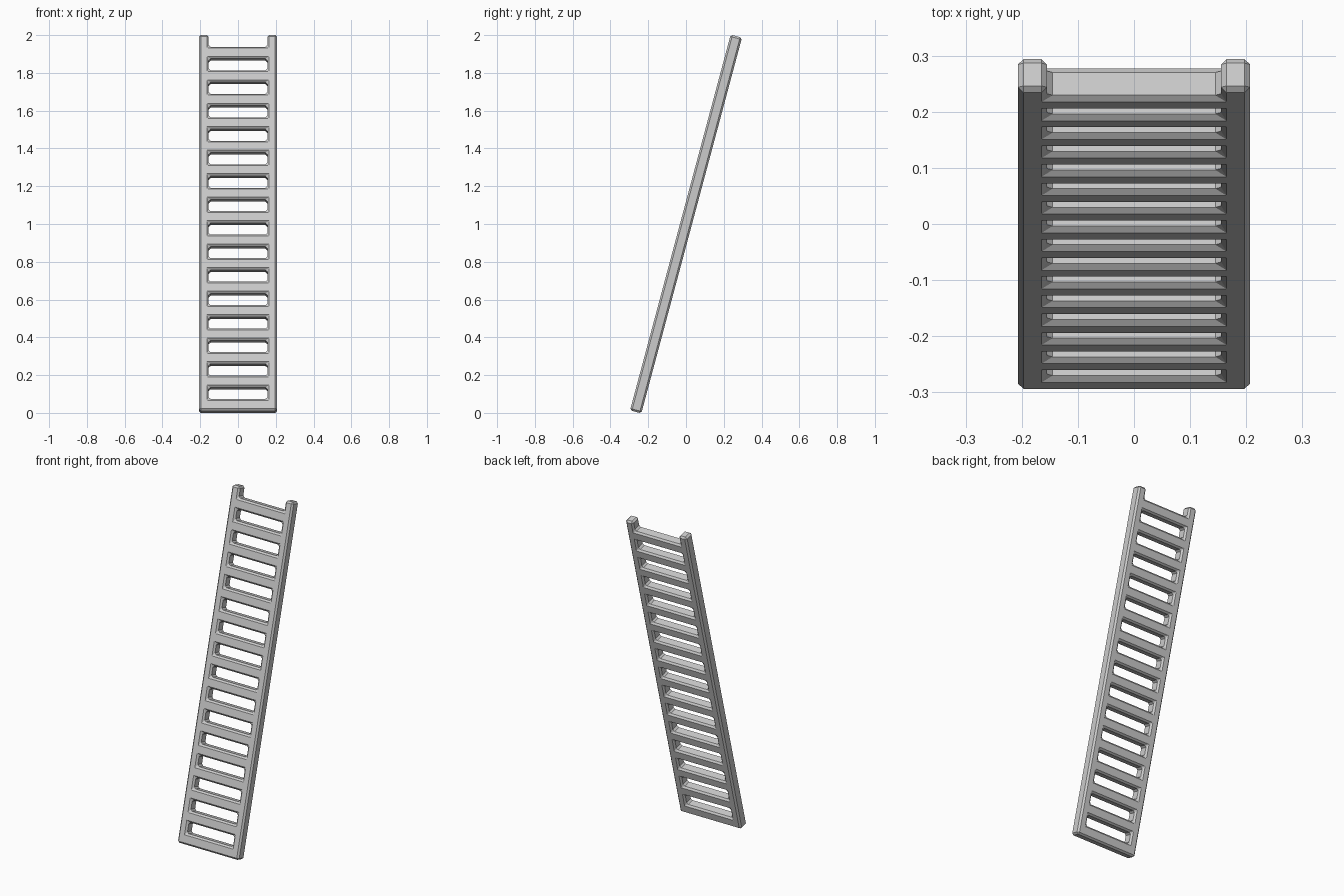
import bpy, bmesh, math
from mathutils import Matrix, Vector

if "Cube" in bpy.data.objects:
    bpy.data.objects.remove(bpy.data.objects["Cube"])

LENGTH, DEPTH = 2.059, 0.062
HALF_W, INNER = 0.207, 0.155      # outer side and inner side of the rails
ROWS = 32                         # rung, gap, rung, gap ... ending with a gap
TILT = math.radians(15)

# Front outline of the ladder as a grid: rails either side, rungs on even rows
bm = bmesh.new()
xs = [-HALF_W, -INNER, INNER, HALF_W]
step = LENGTH / ROWS
grid = [[bm.verts.new((x, -DEPTH / 2, r * step - LENGTH / 2)) for x in xs]
        for r in range(ROWS + 1)]
for r in range(ROWS):
    for c in range(3):
        if c == 1 and r % 2:
            continue              # opening between rungs
        low, high = grid[r], grid[r + 1]
        bm.faces.new((low[c], low[c + 1], high[c + 1], high[c]))

# Thickness
ext = bmesh.ops.extrude_face_region(bm, geom=bm.faces[:])
moved = [g for g in ext["geom"] if isinstance(g, bmesh.types.BMVert)]
bmesh.ops.translate(bm, verts=moved, vec=Vector((0, DEPTH, 0)))
bmesh.ops.recalc_face_normals(bm, faces=bm.faces[:])

# Lean the ladder back and stand it on the ground
bmesh.ops.transform(bm, matrix=Matrix.Translation((0, 0, 1)) @ Matrix.Rotation(-TILT, 4, 'X'),
                    verts=bm.verts[:])
mesh = bpy.data.meshes.new("ladder")
bm.to_mesh(mesh)
bm.free()
ladder = bpy.data.objects.new("ladder", mesh)
bpy.context.collection.objects.link(ladder)

# Single flat chamfer on every sharp edge
bevel = ladder.modifiers.new("chamfer", 'BEVEL')
bevel.width = 0.01
bevel.segments = 1
bevel.limit_method = 'ANGLE'
bevel.angle_limit = math.radians(30)
